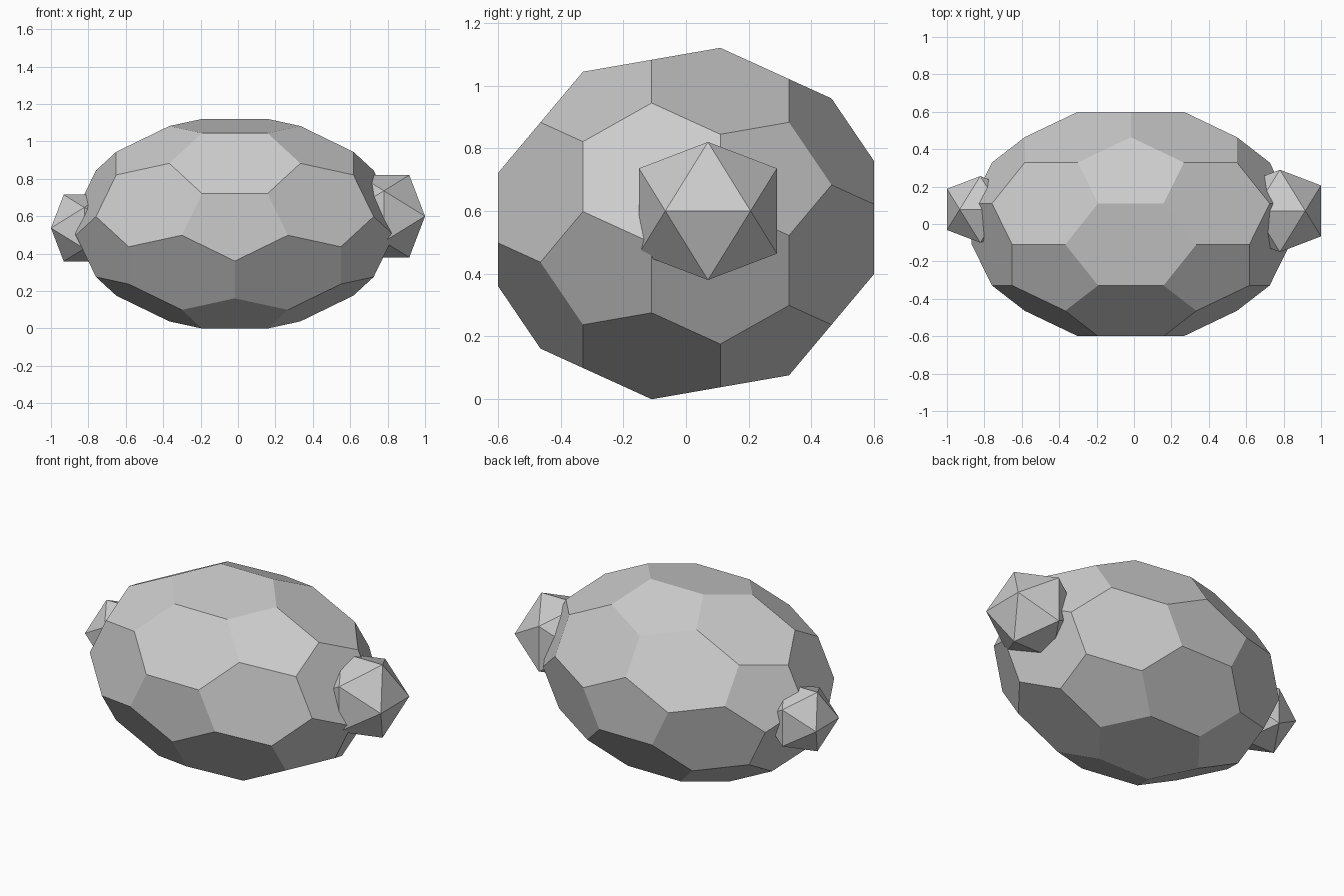
import bpy, bmesh
from math import sin, cos, radians
from mathutils import Vector

if "Cube" in bpy.data.objects:
    bpy.data.objects.remove(bpy.data.objects["Cube"])

PHI = (1 + 5 ** 0.5) / 2


def hull_object(name, points):
    """Convex solid with coplanar triangles merged into polygons."""
    bm = bmesh.new()
    for p in points:
        bm.verts.new(p)
    bmesh.ops.convex_hull(bm, input=bm.verts[:])
    bmesh.ops.dissolve_limit(bm, angle_limit=radians(1), verts=bm.verts[:], edges=bm.edges[:])
    bmesh.ops.recalc_face_normals(bm, faces=bm.faces[:])
    me = bpy.data.meshes.new(name)
    bm.to_mesh(me)
    bm.free()
    ob = bpy.data.objects.new(name, me)
    bpy.context.collection.objects.link(ob)
    return ob


# Body: truncated icosahedron, five-fold axis along y, stretched in x
h, r = 1 / 5 ** 0.5, 2 / 5 ** 0.5
ico = [Vector((0, 1, 0)), Vector((0, -1, 0))]
for i in range(5):
    a, b = radians(72 * i), radians(72 * i + 36)
    ico.append(Vector((r * sin(a), h, r * cos(a))))
    ico.append(Vector((r * sin(b), -h, r * cos(b))))
cut = [(2 * p + q) / 3 for p in ico for q in ico if 0.1 < (p - q).length < 1.2]
body = hull_object("body", [(1.0 * p.x, 0.735 * p.y, 0.669 * p.z) for p in cut])
body.location = (-0.017, 0, 0.56)


# End knobs: icosahedra from three golden rectangles
def knob(name, size, location):
    k = size / PHI
    pts = []
    for s in (-1, 1):
        for t in (-1, 1):
            pts += [(s * size, t * k, 0), (0, s * size, t * k), (t * k, 0, s * size)]
    hull_object(name, pts).location = location


knob("right_knob", 0.22, (0.78, 0.07, 0.60))
knob("left_knob", 0.178, (-0.822, 0.078, 0.537))
